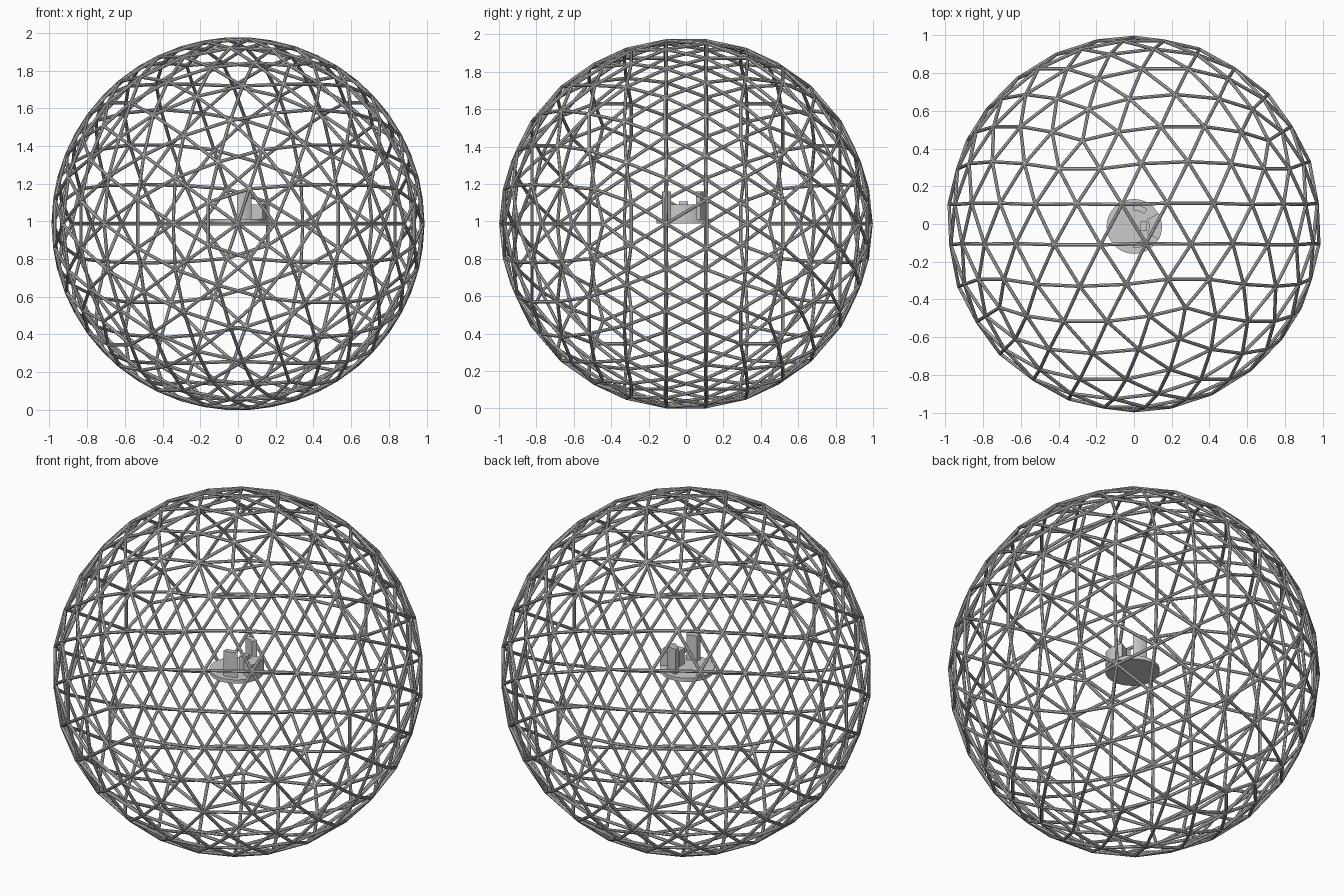
import bpy, bmesh
from math import sin, cos, radians, sqrt
from mathutils import Vector, Matrix

if "Cube" in bpy.data.objects:
    bpy.data.objects.remove(bpy.data.objects["Cube"])

R = 0.99         # node radius
ROD = 0.009      # strut radius
CZ = 0.985       # sphere centre height
FREQ = 5         # geodesic frequency
DECK_Y = -0.013


def to_object(bm, name):
    bmesh.ops.recalc_face_normals(bm, faces=bm.faces)
    me = bpy.data.meshes.new(name)
    bm.to_mesh(me)
    bm.free()
    ob = bpy.data.objects.new(name, me)
    bpy.context.collection.objects.link(ob)
    return ob


# icosahedron with its five-fold axis along y
def ring(y, start):
    r = 2 / sqrt(5)
    return [Vector((r * sin(radians(start + 72 * k)), y, r * cos(radians(start + 72 * k))))
            for k in range(5)]


back, front = Vector((0, 1, 0)), Vector((0, -1, 0))
up, low = ring(1 / sqrt(5), -18), ring(-1 / sqrt(5), 18)
tris = []
for k in range(5):
    n = (k + 1) % 5
    tris += [(back, up[k], up[n]), (front, low[k], low[n]),
             (up[k], up[n], low[k]), (low[k], low[n], up[n])]

# geodesic edges from the subdivided faces
edges = {}


def node(t, i, j):
    v = (t[0] * (FREQ - i - j) + t[1] * i + t[2] * j).normalized() * R
    return Vector((v.x * 0.996, v.y, v.z * 0.996))


def key(v):
    return tuple(round(c * 1000) + 0 for c in v)


for t in tris:
    for i in range(FREQ):
        for j in range(FREQ - i):
            a, b, c = node(t, i, j), node(t, i + 1, j), node(t, i, j + 1)
            for p, q in ((a, b), (b, c), (c, a)):
                edges[tuple(sorted((key(p), key(q))))] = (p, q)

# lattice of round struts
bm = bmesh.new()
for p, q in edges.values():
    d = q - p
    m = Matrix.Translation((p + q) / 2 + Vector((0, 0, CZ))) @ d.to_track_quat('Z', 'Y').to_matrix().to_4x4()
    bmesh.ops.create_cone(bm, cap_ends=True, segments=8, radius1=ROD, radius2=ROD,
                          depth=d.length, matrix=m)
lattice = to_object(bm, "sphere_lattice")
zmin = min(v.co.z for v in lattice.data.vertices)
for v in lattice.data.vertices:
    v.co.z -= zmin

# round deck
bm = bmesh.new()
bmesh.ops.create_cone(bm, cap_ends=True, segments=48, radius1=0.145, radius2=0.145, depth=0.022,
                      matrix=Matrix.Translation((0, DECK_Y, 1.001)))
to_object(bm, "deck")


# curved upright panels on the deck
def arc_panel(name, r0, r1, a0, a1, z0, z1, steps=10):
    bm = bmesh.new()
    angles = [radians(a0 + (a1 - a0) * s / steps) for s in range(steps + 1)]
    pts = [(r1, a) for a in angles] + [(r0, a) for a in reversed(angles)]
    f = bm.faces.new([bm.verts.new((r * cos(a), DECK_Y + r * sin(a), z0)) for r, a in pts])
    top = bmesh.ops.extrude_face_region(bm, geom=[f])["geom"]
    bmesh.ops.translate(bm, vec=(0, 0, z1 - z0),
                        verts=[g for g in top if isinstance(g, bmesh.types.BMVert)])
    # keep the underside that the extrusion removed closed
    bmesh.ops.holes_fill(bm, edges=[e for e in bm.edges if e.is_boundary])
    return to_object(bm, name)


arc_panel("left_tall_panel", 0.085, 0.115, 52, 92, 1.008, 1.16)
arc_panel("right_tall_panel", 0.085, 0.115, -92, -52, 1.008, 1.16)
arc_panel("console", 0.08, 0.148, -28, 28, 1.008, 1.09)

# small central pedestal
bm = bmesh.new()
bmesh.ops.create_cube(bm, size=1, matrix=Matrix.Translation((0.052, DECK_Y, 1.055)) @
                      Matrix.Diagonal((0.034, 0.05, 0.1, 1)))
to_object(bm, "pedestal")
